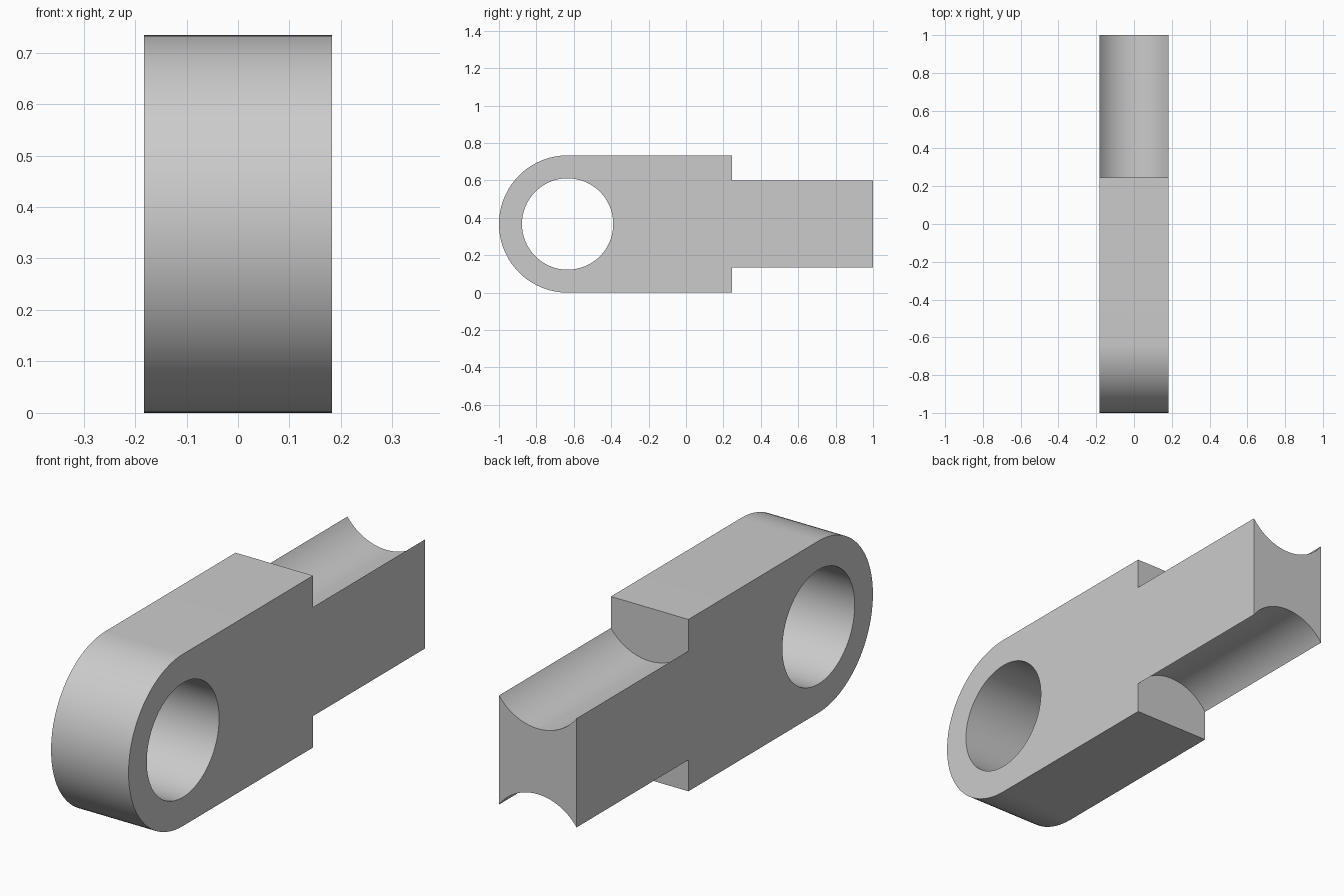
import bpy
import bmesh
from math import pi, sin, cos, radians
from mathutils import Matrix

HALF_WIDTH = 0.183
RADIUS = 0.367           # rounded end, half the height
EYE_Y = -1 + RADIUS      # centre of the rounded end
SHOULDER_Y = 0.245       # where the grooved tang begins

cube = bpy.data.objects.get("Cube")
if cube:
    bpy.data.objects.remove(cube, do_unlink=True)

grey = bpy.data.materials.new("plain grey")
grey.use_nodes = True
colour = (0.6, 0.6, 0.6, 1)
grey.diffuse_color = colour
grey.node_tree.nodes["Principled BSDF"].inputs["Base Color"].default_value = colour


def make_object(name, bm):
    bmesh.ops.recalc_face_normals(bm, faces=bm.faces)
    mesh = bpy.data.meshes.new(name)
    bm.to_mesh(mesh)
    bm.free()
    mesh.materials.append(grey)
    obj = bpy.data.objects.new(name, mesh)
    bpy.context.collection.objects.link(obj)
    return obj


def cylinder(name, radius, length, centre, axis):
    bm = bmesh.new()
    turn = Matrix.Rotation(pi / 2, 4, axis)
    bmesh.ops.create_cone(bm, cap_ends=True, segments=96, radius1=radius,
                          radius2=radius, depth=length,
                          matrix=Matrix.Translation(centre) @ turn)
    obj = make_object(name, bm)
    obj.hide_render = True
    return obj


# Slab with one rounded end, extruded across the width
steps = 48
profile = [(1, 0), (1, 2 * RADIUS)]
for i in range(steps + 1):
    a = pi / 2 + pi * i / steps
    profile.append((EYE_Y + RADIUS * cos(a), RADIUS + RADIUS * sin(a)))
bm = bmesh.new()
face = bm.faces.new([bm.verts.new((-HALF_WIDTH, y, z)) for y, z in profile])
side = bmesh.ops.extrude_face_region(bm, geom=[face])
moved = [v for v in side["geom"] if isinstance(v, bmesh.types.BMVert)]
bmesh.ops.translate(bm, verts=moved, vec=(2 * HALF_WIDTH, 0, 0))
body = make_object("eye_link", bm)

# Round eye, and hollow grooves above and below the tang
cutters = [cylinder("eye_cutter", 0.244, 1, (0, EYE_Y, RADIUS), 'Y')]
for name, z in (("lower_groove_cutter", 0), ("upper_groove_cutter", 2 * RADIUS)):
    cutters.append(cylinder(name, 0.227, 1, (0, SHOULDER_Y + 0.5, z), 'X'))
for cutter in cutters:
    mod = body.modifiers.new(cutter.name, 'BOOLEAN')
    mod.operation = 'DIFFERENCE'
    mod.solver = 'EXACT'
    mod.object = cutter

# Apply the cuts and smooth the curved walls
bpy.ops.object.select_all(action='DESELECT')
body.select_set(True)
bpy.context.view_layer.objects.active = body
for cutter in cutters:
    bpy.ops.object.modifier_apply(modifier=cutter.name)
    bpy.data.objects.remove(cutter, do_unlink=True)
bpy.ops.object.shade_smooth_by_angle(angle=radians(30))
